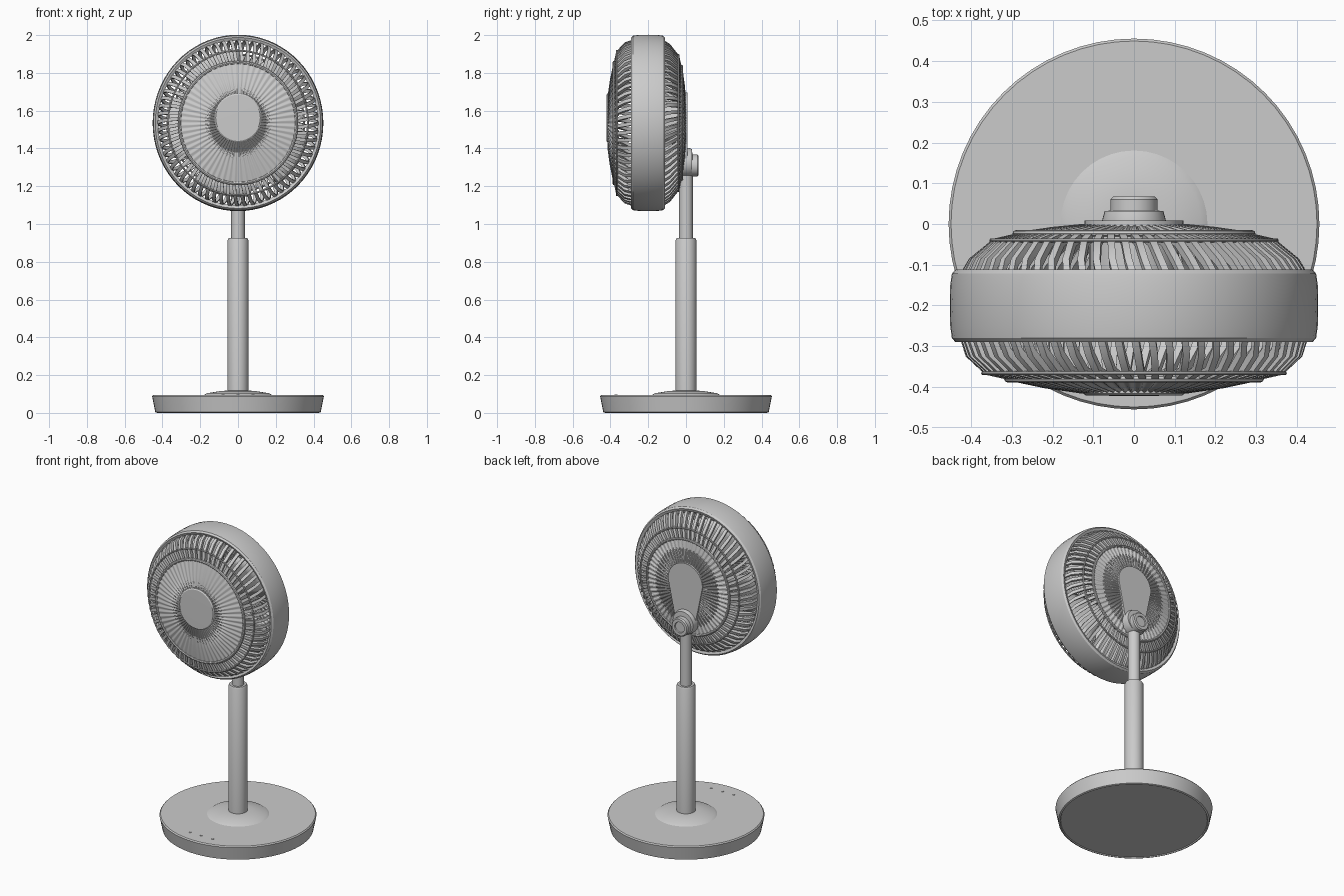
import bpy, bmesh, math
from mathutils import Vector

if "Cube" in bpy.data.objects:
    bpy.data.objects.remove(bpy.data.objects["Cube"])

HEAD_Z, STRETCH = 1.535, 1.033

grey = bpy.data.materials.new("light grey plastic")
grey.diffuse_color = (0.6, 0.6, 0.6, 1)
grey.use_nodes = True
grey.node_tree.nodes["Principled BSDF"].inputs["Base Color"].default_value = grey.diffuse_color


def finish(bm, name):
    bmesh.ops.remove_doubles(bm, verts=bm.verts, dist=1e-5)
    bmesh.ops.recalc_face_normals(bm, faces=bm.faces)
    me = bpy.data.meshes.new(name)
    bm.to_mesh(me)
    bm.free()
    me.materials.append(grey)
    ob = bpy.data.objects.new(name, me)
    bpy.context.collection.objects.link(ob)
    return ob


def upright(r, a, h):
    return Vector((r * math.cos(a), r * math.sin(a), h))


def facing(r, a, y, cz=HEAD_Z):
    return Vector((r * math.sin(a), y, cz + STRETCH * r * math.cos(a)))


def lathe(name, profile, place=upright, seg=64, closed=False, ripple=0.0):
    """Revolve (radius, height) points; ripple pleats alternate segments."""
    bm = bmesh.new()
    rings = []
    for r, h in profile:
        amp = ripple if 0.12 < r else 0
        rings.append([bm.verts.new(place(r, 2 * math.pi * i / seg, h + (amp if i % 4 < 2 else -amp)))
                      for i in range(seg)])
    pairs = list(zip(rings, rings[1:]))
    if closed:
        pairs.append((rings[-1], rings[0]))
    for a, b in pairs:
        for i in range(seg):
            j = (i + 1) % seg
            bm.faces.new((a[i], a[j], b[j], b[i]))
    bmesh.ops.dissolve_degenerate(bm, dist=1e-6, edges=bm.edges)
    return finish(bm, name)


def bead(name, radius, y, t):
    """Thin ring of the grille."""
    prof = [(radius + t * math.cos(k * math.pi / 4), y + t * math.sin(k * math.pi / 4)) for k in range(8)]
    return lathe(name, prof, facing, 72, True)


def spokes(name, path, count, width, depth, twist):
    """Radial grille bars that follow a profile and swirl slightly."""
    bm = bmesh.new()
    n = len(path) - 1
    for s in range(count):
        base = 2 * math.pi * s / count
        prev = None
        for k, (r, y) in enumerate(path):
            a = base + twist * k / n
            w = width / 2 / r
            cur = [bm.verts.new(facing(r + dr, a + da, y + dy)) for da, dr, dy in
                   ((-w, 0, 0), (w, 0, 0), (w, -0.008, depth), (-w, -0.008, depth))]
            if prev:
                for i in range(4):
                    j = (i + 1) % 4
                    bm.faces.new((prev[i], prev[j], cur[j], cur[i]))
            else:
                bm.faces.new(cur)
            prev = cur
        bm.faces.new(prev[::-1])
    return finish(bm, name)


# Base with a raised collar
lathe("base_disc", [(0, 0.006), (0.425, 0.006), (0.428, 0), (0.438, 0.004), (0.455, 0.088),
                    (0.449, 0.095), (0, 0.095)])
lathe("base_collar", [(0.182, 0.094), (0.165, 0.104), (0.09, 0.116), (0.06, 0.118), (0, 0.118)], seg=40)
for i in (-1, 0, 1):
    ob = lathe(f"base_button_{i + 2}", [(0, 0.094), (0.008, 0.094), (0.007, 0.098), (0, 0.098)], seg=12)
    ob.location = (0.08 * i, -0.37, 0)

# Telescopic pole
lathe("lower_pole", [(0, 0.1), (0.055, 0.1), (0.055, 0.915), (0.05, 0.925), (0, 0.925)], seg=32)
lathe("upper_pole", [(0, 0.9), (0.036, 0.9), (0.036, 1.31), (0, 1.31)], seg=28)

# Head band
lathe("head_band", [(0.422, -0.282), (0.438, -0.29), (0.447, -0.28), (0.451, -0.25), (0.452, -0.2),
                    (0.451, -0.15), (0.447, -0.122), (0.438, -0.112), (0.422, -0.118)], facing, 72, True)

# Front grille
spokes("front_grille_bars", [(0.43, -0.272), (0.413, -0.325), (0.365, -0.37), (0.31, -0.382)],
       64, 0.018, 0.018, 0.07)
bead("front_inner_ring", 0.31, -0.38, 0.009)
bead("front_outer_ring", 0.37, -0.366, 0.005)
lathe("front_inner_grille", [(0, -0.4), (0.13, -0.4), (0.22, -0.388), (0.31, -0.37), (0.31, -0.382),
                             (0.22, -0.401), (0.13, -0.414), (0, -0.416)], facing, 240, ripple=0.002)


def cap_place(r, a, y):
    return facing(r, a, y, 1.562)


lathe("front_cap", [(0, -0.405), (0.125, -0.405), (0.125, -0.416), (0.118, -0.421), (0, -0.422)],
      cap_place, 48)

# Back grille
spokes("back_grille_bars", [(0.43, -0.128), (0.405, -0.085), (0.345, -0.036), (0.285, -0.022)],
       64, 0.018, -0.018, -0.1)
bead("back_inner_ring", 0.29, -0.023, 0.008)
bead("back_outer_ring", 0.35, -0.04, 0.005)
lathe("back_inner_grille", [(0, -0.014), (0.13, -0.016), (0.2, -0.022), (0.29, -0.034), (0.29, -0.022),
                            (0.2, -0.009), (0.13, -0.002), (0, 0.0)], facing, 240, ripple=0.002)

# Motor and five blades inside the cage
lathe("motor_housing", [(0, -0.01), (0.11, -0.01), (0.11, -0.13), (0.08, -0.15), (0, -0.15)], facing, 32)
lathe("blade_hub", [(0, -0.15), (0.085, -0.15), (0.085, -0.24), (0.06, -0.26), (0, -0.26)], facing, 32)
bm = bmesh.new()
for b in range(5):
    grid = []
    for k in range(6):
        r = 0.07 + 0.062 * k
        half = 0.42 + 0.08 * math.sin(math.pi * k / 5)
        row = []
        for m in range(7):
            u = m / 3 - 1
            row.append(bm.verts.new(facing(r, 2 * math.pi * b / 5 + 0.63 + half * u + 0.05 * k,
                                           -0.2 + 0.05 * u)))
        grid.append(row)
    for k in range(5):
        for m in range(6):
            bm.faces.new((grid[k][m], grid[k][m + 1], grid[k + 1][m + 1], grid[k + 1][m]))
blades = finish(bm, "fan_blades")
mod = blades.modifiers.new("thickness", "SOLIDIFY")
mod.thickness = 0.008

# Teardrop back plate tapering down to the pivot
bm = bmesh.new()
outline = []
for cz, r, start in ((1.575, 0.122, 0), (1.33, 0.07, math.pi)):
    for k in range(17):
        a = start + math.pi * k / 16
        outline.append((r * math.cos(a), cz + r * math.sin(a)))
face = bm.faces.new([bm.verts.new((x, -0.012, z)) for x, z in outline])
ext = bmesh.ops.extrude_face_region(bm, geom=[face])
bmesh.ops.translate(bm, vec=(0, 0.02, 0), verts=[v for v in ext["geom"] if isinstance(v, bmesh.types.BMVert)])
finish(bm, "back_plate")


# Tilt pivot and knob
def pivot_place(r, a, y):
    return Vector((r * math.sin(a), y, 1.325 + r * math.cos(a)))


def knob_place(r, a, y):
    return Vector((r * math.sin(a), y, 1.31 + r * math.cos(a)))


lathe("tilt_pivot", [(0, -0.03), (0.076, -0.03), (0.078, 0.01), (0.072, 0.032), (0, 0.036)], pivot_place, 36)
lathe("tilt_knob", [(0, 0.02), (0.058, 0.02), (0.058, 0.06), (0.052, 0.067), (0.034, 0.067), (0.032, 0.06),
                    (0, 0.06)], knob_place, 36)

# Smooth shading with sharp edges kept
for ob in bpy.data.objects:
    ob.select_set(True)
    bpy.context.view_layer.objects.active = ob
bpy.ops.object.shade_smooth_by_angle(angle=math.radians(30))
